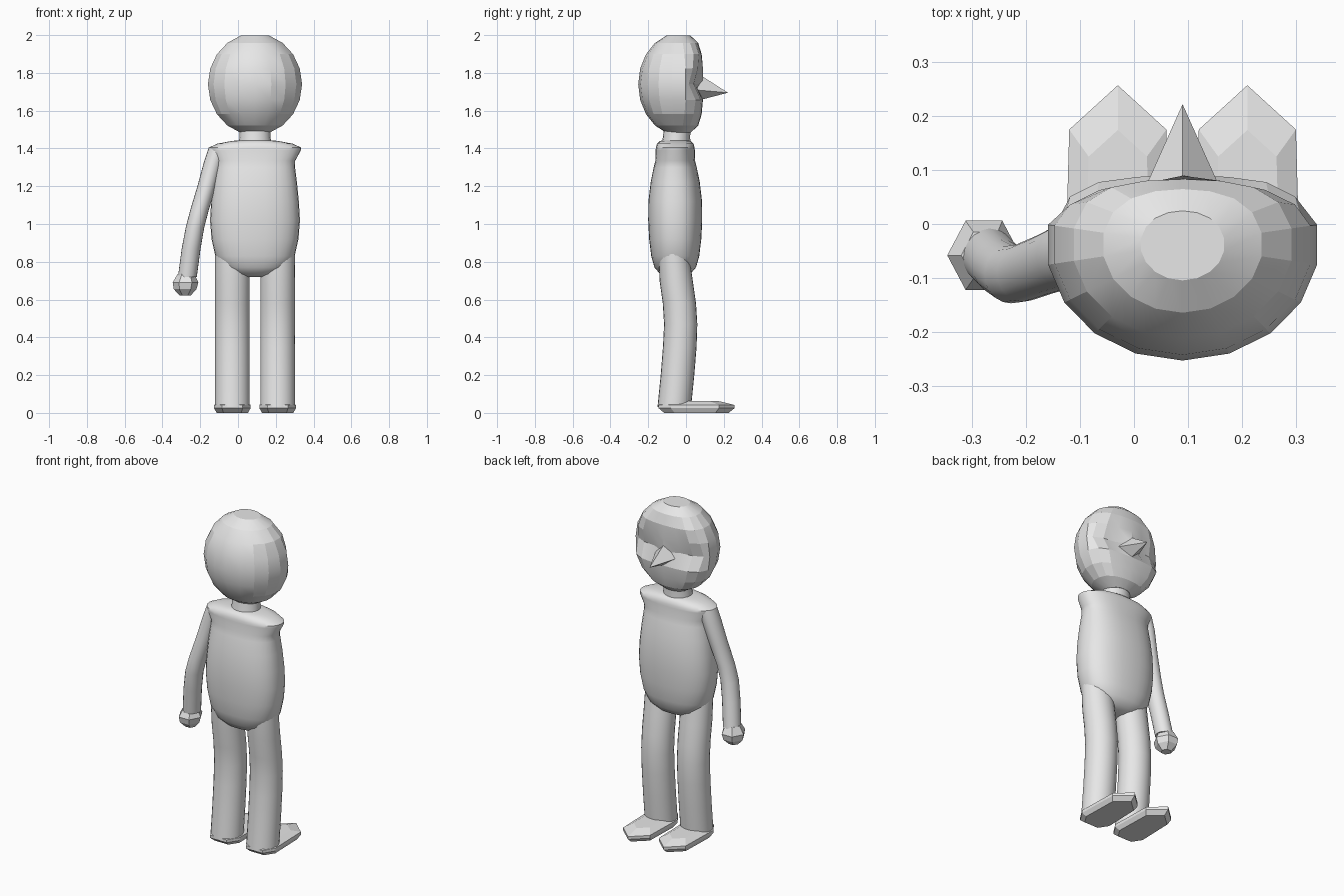
import bpy
import bmesh
from math import sin, cos, pi, radians, copysign
from mathutils import Vector

default = bpy.data.objects.get("Cube")
if default:
    bpy.data.objects.remove(default, do_unlink=True)

MID = 0.09  # x of the body's centre line

grey = bpy.data.materials.new("plain_grey")
grey.use_nodes = True
grey.diffuse_color = (0.8, 0.8, 0.8, 1)
grey.node_tree.nodes["Principled BSDF"].inputs["Base Color"].default_value = (0.8, 0.8, 0.8, 1)


def finish(name, bm, angle):
    """Make an object; edges sharper than angle stay hard."""
    bmesh.ops.recalc_face_normals(bm, faces=bm.faces)
    for face in bm.faces:
        face.smooth = angle > 0
    for edge in bm.edges:
        edge.smooth = edge.calc_face_angle(0) < radians(angle)
    mesh = bpy.data.meshes.new(name)
    bm.to_mesh(mesh)
    bm.free()
    mesh.materials.append(grey)
    obj = bpy.data.objects.new(name, mesh)
    bpy.context.collection.objects.link(obj)
    return obj


def skin(bm, rings):
    """Bridge rings of points and cap both ends."""
    loops = [[bm.verts.new(p) for p in ring] for ring in rings]
    n = len(loops[0])
    for a, b in zip(loops, loops[1:]):
        for i in range(n):
            j = (i + 1) % n
            bm.faces.new((a[i], a[j], b[j], b[i]))
    bm.faces.new(loops[0])
    bm.faces.new(loops[-1])


def loft(name, sections, sides=28, power=1.0, angle=40):
    """Sections are (x, y, z, x radius, y radius)."""
    def curve(v):
        return copysign(abs(v) ** power, v)
    turns = [2 * pi * i / sides for i in range(sides)]
    bm = bmesh.new()
    skin(bm, [[(x + rx * curve(cos(t)), y + ry * curve(sin(t)), z) for t in turns]
              for x, y, z, rx, ry in sections])
    return finish(name, bm, angle)


# Torso with flared shoulders and rounded base
profile = [(0.72, 0.06, 0.04), (0.735, 0.12, 0.08), (0.77, 0.175, 0.11),
           (0.83, 0.21, 0.127), (0.92, 0.23, 0.138), (1.02, 0.238, 0.143),
           (1.12, 0.232, 0.142), (1.22, 0.222, 0.13), (1.3, 0.212, 0.114),
           (1.335, 0.213, 0.105), (1.39, 0.243, 0.104), (1.405, 0.244, 0.102),
           (1.425, 0.2, 0.097), (1.44, 0.12, 0.08), (1.445, 0.06, 0.05)]
loft("torso", [(MID, -0.057, z, rx, ry) for z, rx, ry in profile], 32, 0.85)

# Neck
loft("neck", [(MID, -0.055, 1.4, 0.09, 0.08), (MID, -0.05, 1.46, 0.082, 0.072),
              (MID, -0.045, 1.53, 0.08, 0.07)], 20)

# Legs and pointed feet
LEG = [(0.84, -0.065, 0.08), (0.7, -0.052, 0.088), (0.58, -0.035, 0.088),
       (0.47, -0.028, 0.088), (0.35, -0.033, 0.089), (0.2, -0.045, 0.089),
       (0.03, -0.062, 0.089)]
SOLE = [(0, 0.257), (0.09, 0.175), (0.097, -0.08), (0.055, -0.145),
        (-0.055, -0.145), (-0.097, -0.08), (-0.09, 0.175)]
for side, x in (("right", MID - 0.12), ("left", MID + 0.12)):
    loft(side + "_leg", [(x, y, z, 0.092, r) for z, y, r in LEG], 24)
    bm = bmesh.new()
    skin(bm, [[(x + px * k, 0.05 + (py - 0.05) * k, z) for px, py in SOLE]
              for z, k in ((0, 0.85), (0.025, 1), (0.042, 1), (0.062, 0.6))])
    finish(side + "_foot", bm, 0)

# Single bent arm on the right, with a faceted hand
loft("right_arm", [(-0.1, -0.055, 1.405, 0.055, 0.06), (-0.128, -0.06, 1.33, 0.052, 0.06),
                   (-0.165, -0.075, 1.2, 0.05, 0.056), (-0.205, -0.09, 1.07, 0.049, 0.054),
                   (-0.228, -0.093, 0.98, 0.049, 0.054), (-0.248, -0.08, 0.87, 0.05, 0.052),
                   (-0.268, -0.06, 0.72, 0.05, 0.052)], 20)
loft("right_hand", [(-0.28, -0.058, 0.622, 0.03, 0.03), (-0.28, -0.058, 0.655, 0.06, 0.065),
                    (-0.278, -0.058, 0.69, 0.068, 0.074), (-0.275, -0.058, 0.735, 0.045, 0.05)],
     6, 1, 0)

# Head: stretched ball with a flattened face and sunken eye sockets
bm = bmesh.new()
rings = []
for i in range(1, 10):
    tilt = pi * i / 10
    ring = []
    for k in range(18):
        turn = 2 * pi * k / 18 - pi / 2
        x = 0.253 * sin(tilt) * cos(turn)
        y = 0.215 * sin(tilt) * sin(turn)
        z = 1.74 + 0.27 * cos(tilt)
        if y > 0:
            y /= 1 + y * y / 0.0693
            if 0.06 < abs(x) < 0.23 and i in (4, 5):
                y -= 0.015 if i == 4 else 0.04
        ring.append((MID + x, -0.038 + y, z))
    rings.append(ring)
skin(bm, rings)
finish("head", bm, 17)

# Pointed nose
bm = bmesh.new()
base = [bm.verts.new((MID + x, 0.05, z)) for x, z in
        ((-0.077, 1.71), (0, 1.805), (0.077, 1.71), (0, 1.65))]
tip = bm.verts.new(Vector((MID, 0.222, 1.695)))
bm.faces.new(base)
for i in range(4):
    bm.faces.new((base[i], base[(i + 1) % 4], tip))
finish("nose", bm, 0)
